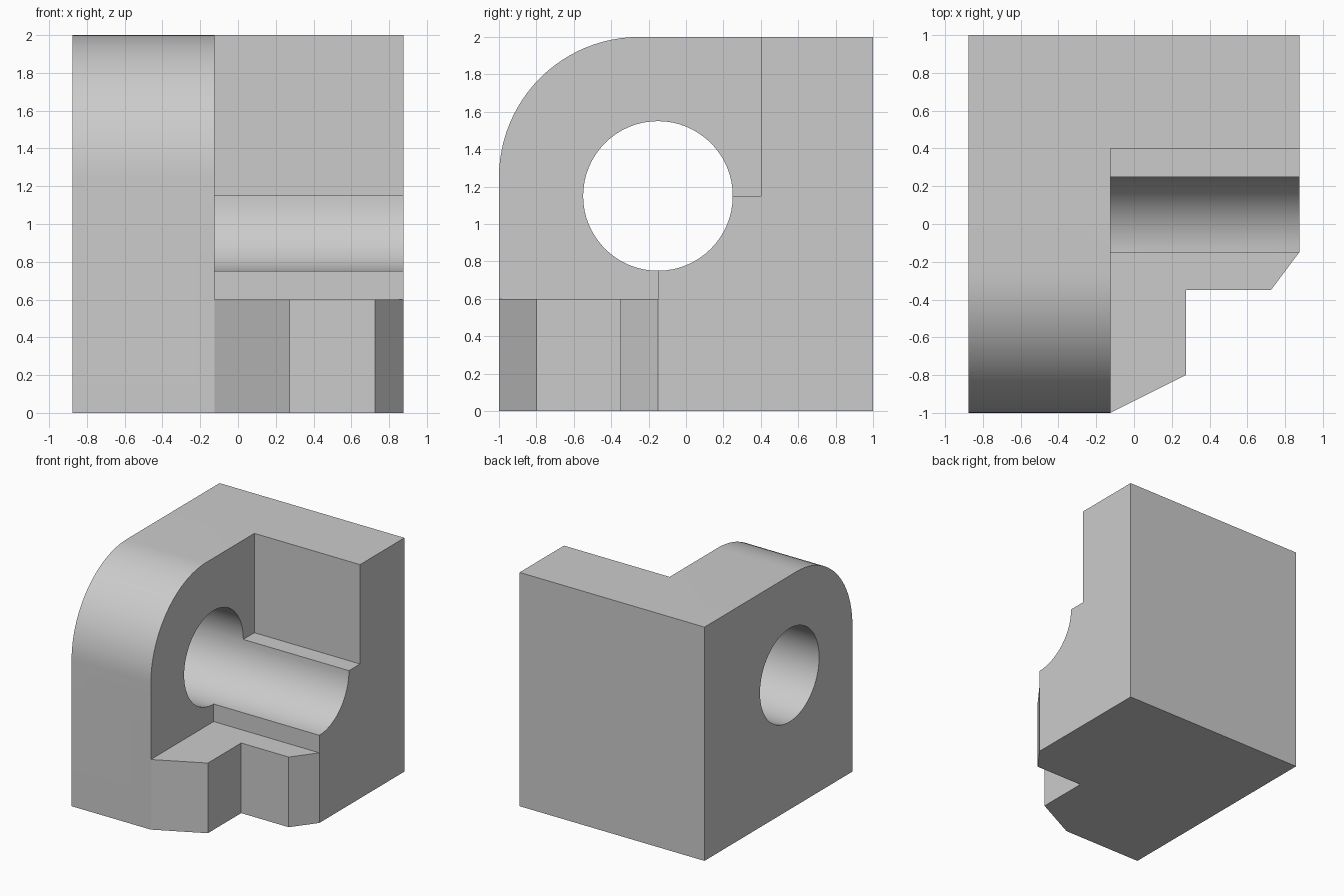
import bpy, bmesh
from math import sin, cos, pi, radians
from mathutils import Vector

if "Cube" in bpy.data.objects:
    bpy.data.objects.remove(bpy.data.objects["Cube"])


def prism(name, points, vector):
    """Solid made by sweeping a flat outline along a vector."""
    bm = bmesh.new()
    face = bm.faces.new([bm.verts.new(p) for p in points])
    swept = bmesh.ops.extrude_face_region(bm, geom=[face], use_keep_orig=True)
    verts = [v for v in swept["geom"] if isinstance(v, bmesh.types.BMVert)]
    bmesh.ops.translate(bm, verts=verts, vec=Vector(vector))
    bmesh.ops.recalc_face_normals(bm, faces=bm.faces[:])
    mesh = bpy.data.meshes.new(name)
    bm.to_mesh(mesh)
    bm.free()
    obj = bpy.data.objects.new(name, mesh)
    bpy.context.collection.objects.link(obj)
    return obj


def side_prism(name, outline, x0, x1):
    return prism(name, [(x0, y, z) for y, z in outline], (x1 - x0, 0, 0))


def arc(cy, cz, r, a0, a1, n):
    angles = [a0 + (a1 - a0) * i / n for i in range(n + 1)]
    return [(cy + r * cos(a), cz + r * sin(a)) for a in angles]


# Block with rounded top front edge
outline = [(1, 0), (1, 2)] + arc(-0.25, 1.25, 0.75, pi / 2, pi, 24) + [(-1, 0)]
block = side_prism("bearing_block", outline, -0.875, 0.875)

# Stepped notch beside the rounded wall
notch = side_prism("notch_cutter", [(-1.2, 0.6), (-0.15, 0.6), (-0.15, 1.15),
                                    (0.4, 1.15), (0.4, 2.2), (-1.2, 2.2)],
                   -0.125, 1.0)

# Round bore running the full width
bore = side_prism("bore_cutter", arc(-0.15, 1.15, 0.4, 0, 2 * pi, 64)[:-1], -1.0, 1.0)

# Angular trim of the foot plate
foot = [(-0.525, -1.2), (-0.125, -1), (0.275, -0.8), (0.275, -0.35),
        (0.725, -0.35), (0.875, -0.15), (1.025, 0.05), (1.025, -1.2)]
trim = prism("foot_cutter", [(x, y, -0.1) for x, y in foot], (0, 0, 0.9))

bpy.context.view_layer.objects.active = block
block.select_set(True)
for cutter in (notch, trim, bore):
    cutter.hide_render = True
    mod = block.modifiers.new(cutter.name, "BOOLEAN")
    mod.operation = "DIFFERENCE"
    mod.solver = "EXACT"
    mod.object = cutter
    bpy.ops.object.modifier_apply(modifier=mod.name)
    bpy.data.objects.remove(cutter)

bpy.ops.object.shade_smooth_by_angle(angle=radians(20))
